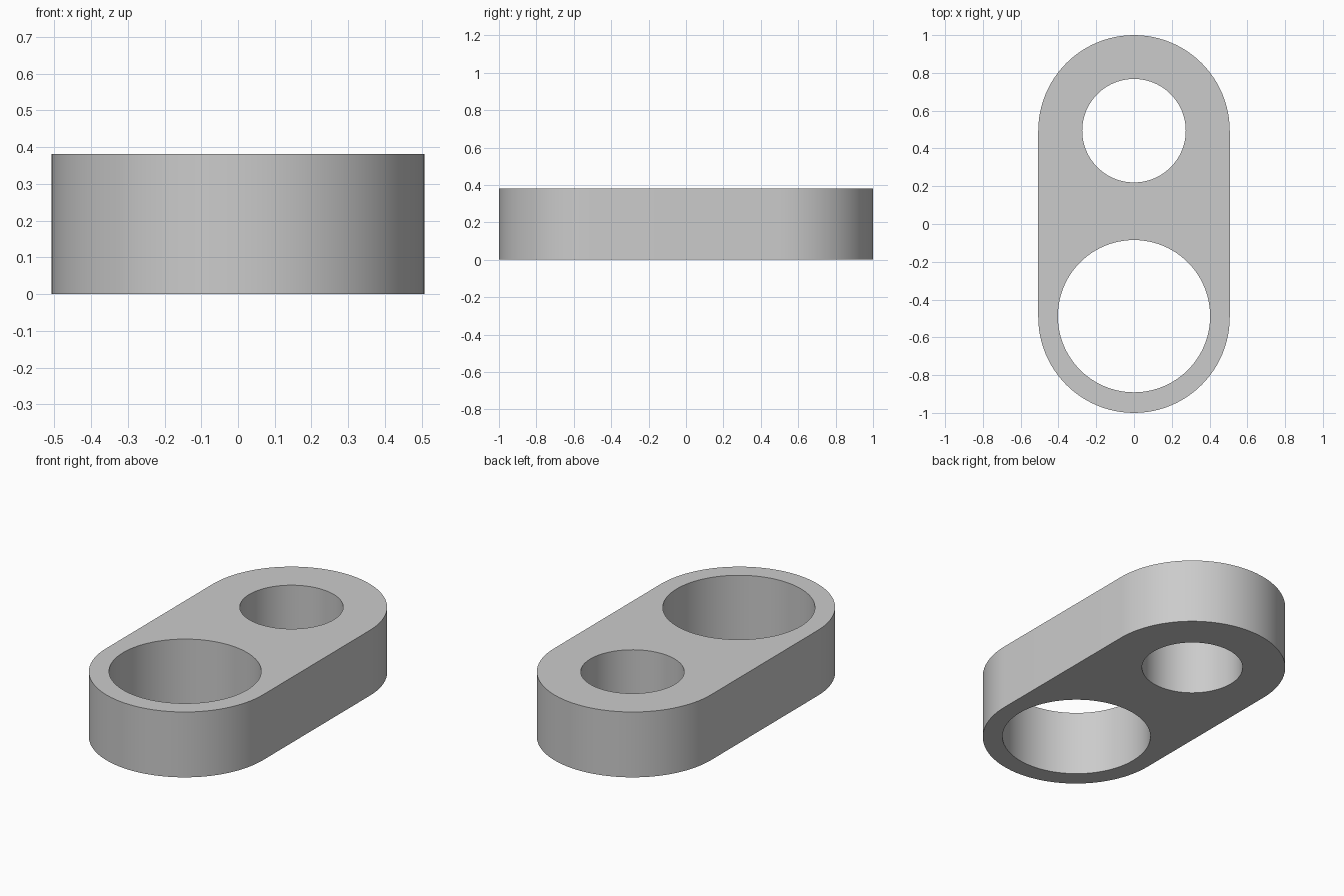
import bpy
import bmesh
from math import cos, sin, pi, radians

cube = bpy.data.objects.get("Cube")
if cube:
    bpy.data.objects.remove(cube, do_unlink=True)

HEIGHT = 0.382
RADIUS = 0.507
END_Y = 1 - RADIUS
STEPS = 48  # segments per half circle


def arc(cy, radius, start, sweep, count):
    """Points on an arc centred on x = 0."""
    return [(radius * cos(start + sweep * i / count), cy + radius * sin(start + sweep * i / count))
            for i in range(count + 1)]


def circle(cy, radius):
    return arc(cy, radius, 0, 2 * pi, 2 * STEPS)[:-1]


# Rounded outline with a small rear hole and a large front hole
outline = arc(END_Y, RADIUS, 0, pi, STEPS) + arc(-END_Y, RADIUS, pi, pi, STEPS)
profiles = [outline, circle(0.494, 0.274), circle(-0.488, 0.403)]

# Walls for each loop, then flat caps with the holes left open
bm = bmesh.new()
caps = {0.0: [], HEIGHT: []}
for points in profiles:
    rings = []
    for z, cap_edges in caps.items():
        ring = [bm.verts.new((x, y, z)) for x, y in points]
        cap_edges += [bm.edges.new((ring[i - 1], v)) for i, v in enumerate(ring)]
        rings.append(ring)
    low, high = rings
    for i in range(len(points)):
        bm.faces.new((low[i - 1], low[i], high[i], high[i - 1]))
for cap_edges in caps.values():
    bmesh.ops.triangle_fill(bm, edges=cap_edges, use_beauty=True, use_dissolve=False)
bmesh.ops.recalc_face_normals(bm, faces=bm.faces[:])

mesh = bpy.data.meshes.new("link_plate")
bm.to_mesh(mesh)
bm.free()
plate = bpy.data.objects.new("link_plate", mesh)
bpy.context.collection.objects.link(plate)

# Plain grey material
grey = bpy.data.materials.new("plain_grey")
grey.use_nodes = True
colour = (0.6, 0.6, 0.6, 1)
grey.diffuse_color = colour
grey.node_tree.nodes["Principled BSDF"].inputs["Base Color"].default_value = colour
mesh.materials.append(grey)

# Smooth walls with crisp rims
bpy.ops.object.select_all(action='DESELECT')
plate.select_set(True)
bpy.context.view_layer.objects.active = plate
bpy.ops.object.shade_smooth_by_angle(angle=radians(30))
